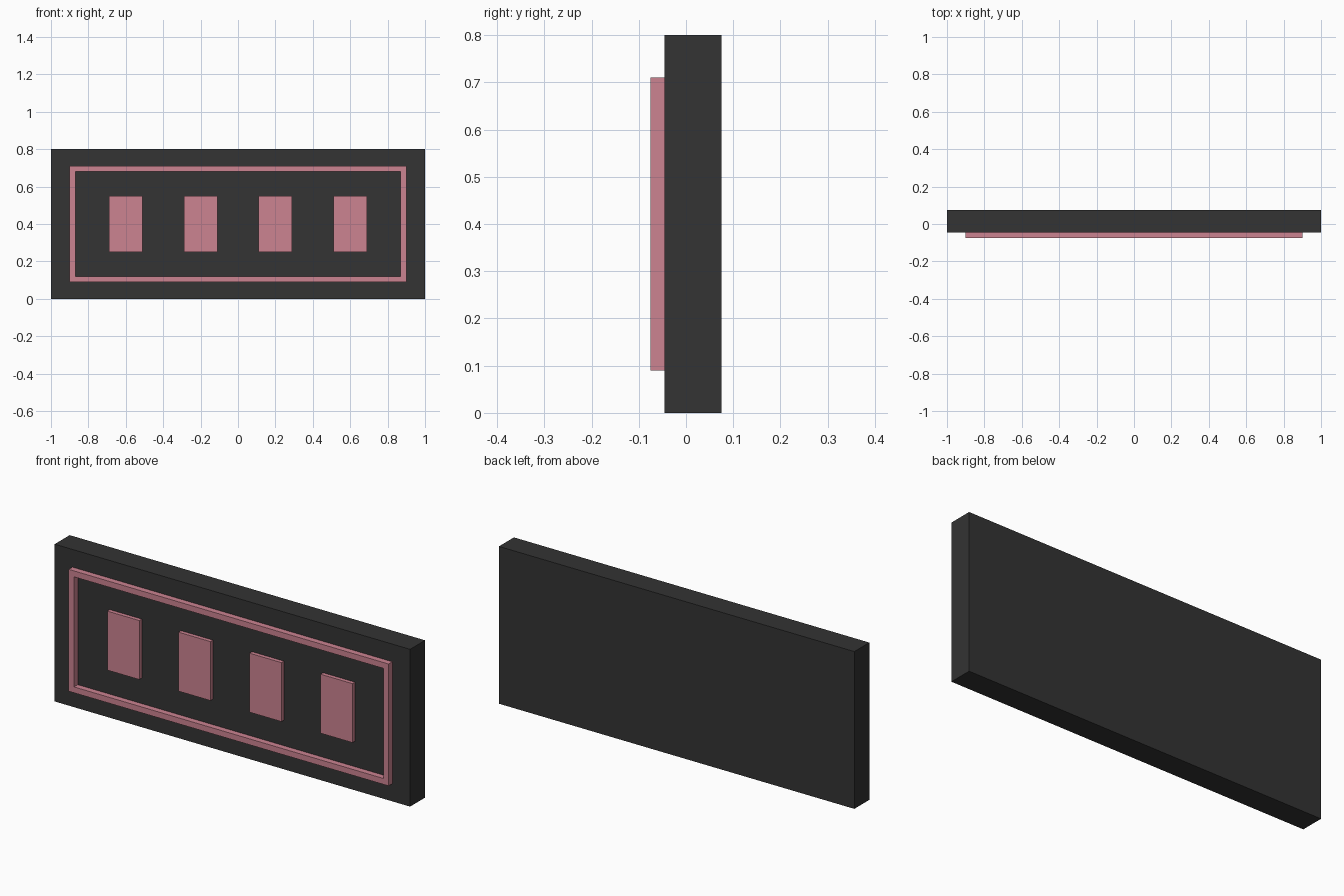
import bpy
import bmesh
from mathutils import Matrix, Vector

cube = bpy.data.objects.get("Cube")
if cube:
    bpy.data.objects.remove(cube, do_unlink=True)


def material(name, rgb):
    mat = bpy.data.materials.new(name)
    mat.use_nodes = True
    colour = (*rgb, 1)
    mat.diffuse_color = colour
    mat.node_tree.nodes["Principled BSDF"].inputs["Base Color"].default_value = colour
    return mat


def finish(name, bm, mat):
    bmesh.ops.recalc_face_normals(bm, faces=bm.faces)
    mesh = bpy.data.meshes.new(name)
    bm.to_mesh(mesh)
    bm.free()
    mesh.materials.append(mat)
    obj = bpy.data.objects.new(name, mesh)
    bpy.context.collection.objects.link(obj)
    return obj


def box(name, low, high, mat):
    low, high = Vector(low), Vector(high)
    bm = bmesh.new()
    bmesh.ops.create_cube(bm, size=1, matrix=Matrix.Translation((low + high) / 2)
                          @ Matrix.Diagonal((*(high - low), 1)))
    return finish(name, bm, mat)


def frame(name, half_x, half_z, mid_z, width, back, front, mat):
    """Rectangular ring, swept from a flat outline towards the front."""
    bm = bmesh.new()
    corners = [(-1, -1), (1, -1), (1, 1), (-1, 1)]
    outer, inner = [
        [bm.verts.new((sx * (half_x - w), back, mid_z + sz * (half_z - w))) for sx, sz in corners]
        for w in (0, width)]
    for i in range(4):
        j = (i + 1) % 4
        bm.faces.new((outer[i], outer[j], inner[j], inner[i]))
    ring = bmesh.ops.extrude_face_region(bm, geom=bm.faces[:], use_keep_orig=True)
    moved = [v for v in ring["geom"] if isinstance(v, bmesh.types.BMVert)]
    bmesh.ops.translate(bm, verts=moved, vec=(0, front - back, 0))
    return finish(name, bm, mat)


charcoal = material("charcoal", (0.033, 0.033, 0.033))
pink = material("dusty pink", (0.604, 0.227, 0.283))

# Backing board
FACE = -0.045
box("board", (-1, FACE, 0), (1, 0.075, 0.8), charcoal)

# Raised border
frame("border", 0.9, 0.31, 0.4, 0.03, FACE, -0.075, pink)

# Row of raised tiles
for i in range(4):
    x = -0.6 + 0.4 * i
    box(f"tile_{i + 1}", (x - 0.09, FACE - 0.02, 0.25), (x + 0.09, FACE, 0.55), pink)
